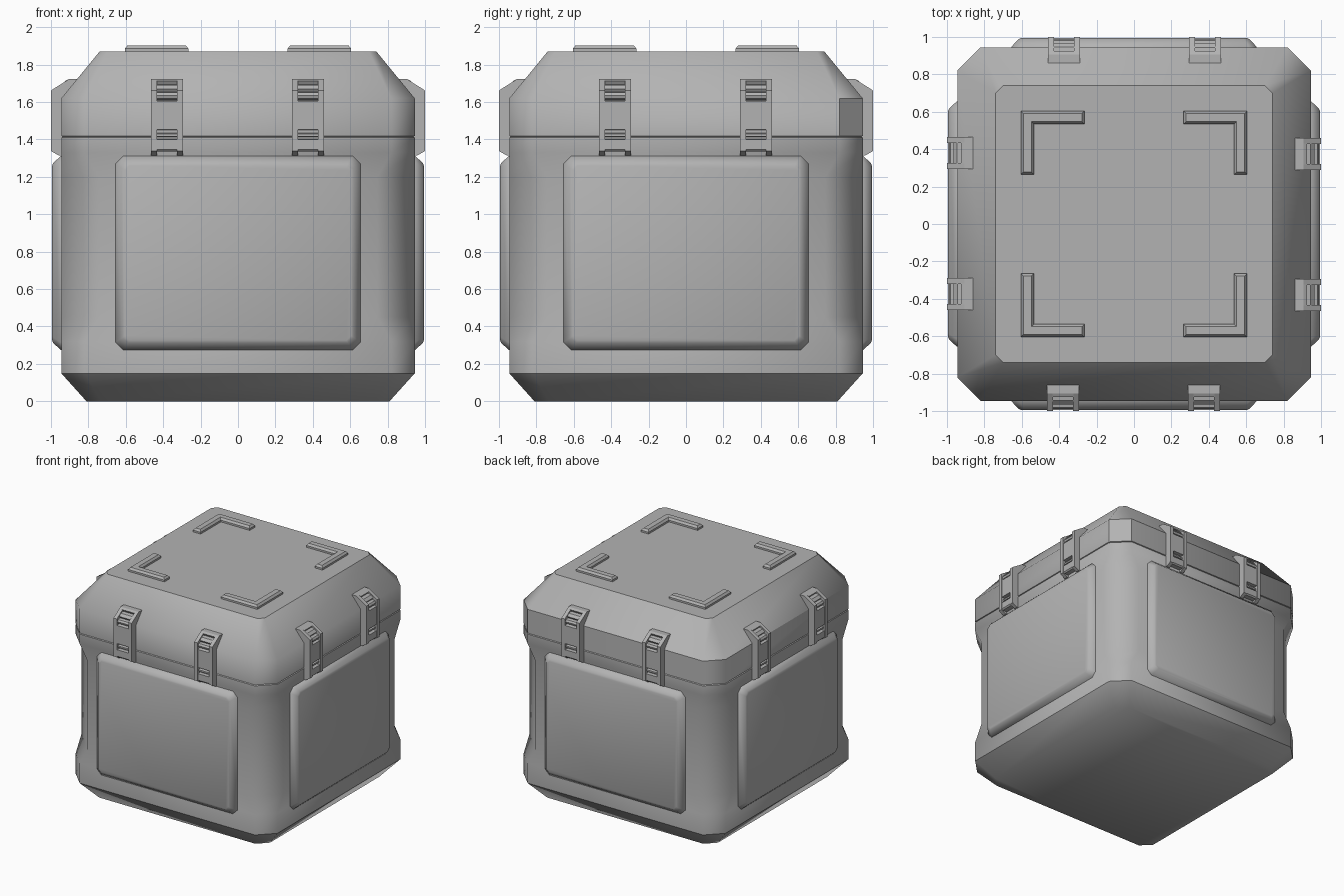
import bpy, bmesh
from math import pi
from mathutils import Matrix, Vector

if "Cube" in bpy.data.objects:
    bpy.data.objects.remove(bpy.data.objects["Cube"])

# Dark grey plastic for every part
grey = bpy.data.materials.new("dark_grey")
grey.diffuse_color = (0.45, 0.45, 0.45, 1)
grey.use_nodes = True
grey.node_tree.nodes["Principled BSDF"].inputs["Base Color"].default_value = grey.diffuse_color


def octagon(hx, hy, c, z):
    """Rectangle with cut corners, counter-clockwise from the right side."""
    return [Vector((x, y, z)) for x, y in (
        (hx, -hy + c), (hx, hy - c), (hx - c, hy), (-hx + c, hy),
        (-hx, hy - c), (-hx, -hy + c), (-hx + c, -hy), (hx - c, -hy))]


def loft(name, rings, sharp=(), smooth=True, extra_sharp=None):
    """Skin a stack of equal point rings, cap both ends, sharpen chosen rings."""
    bm = bmesh.new()
    layers = [[bm.verts.new(p) for p in ring] for ring in rings]
    n = len(rings[0])
    for a, b in zip(layers, layers[1:]):
        for i in range(n):
            j = (i + 1) % n
            bm.faces.new((a[i], a[j], b[j], b[i]))
    bm.faces.new(layers[0][::-1])
    bm.faces.new(layers[-1])
    bmesh.ops.recalc_face_normals(bm, faces=bm.faces[:])
    for f in bm.faces:
        f.smooth = smooth
    for k in sharp:
        for i in range(n):
            bm.edges.get((layers[k][i], layers[k][(i + 1) % n])).smooth = False
    if extra_sharp:
        for e in bm.edges:
            if extra_sharp(e):
                e.smooth = False
    me = bpy.data.meshes.new(name)
    bm.to_mesh(me)
    bm.free()
    me.materials.append(grey)
    ob = bpy.data.objects.new(name, me)
    bpy.context.collection.objects.link(ob)
    return ob


def prism(name, profile, x0, x1):
    """Extrude a (y, z) profile along x."""
    return loft(name, [[Vector((x, y, z)) for y, z in profile] for x in (x0, x1)],
                smooth=False)


def around(ob):
    """Repeat a front-side part on the other three sides."""
    base = ob.matrix_basis.copy()
    for k in (1, 2, 3):
        o = ob.copy()
        bpy.context.collection.objects.link(o)
        o.matrix_basis = Matrix.Rotation(k * pi / 2, 4, 'Z') @ base


# Body: bevelled foot, corners pinched in between z 0.44 and 1.2
H = 0.945
body = [(0.81, 0.08, 0), (H, 0.125, 0.15), (H, 0.125, 0.32), (H, 0.2, 0.45),
        (H, 0.2, 1.2), (H, 0.125, 1.33), (H, 0.125, 1.41), (0.935, 0.122, 1.416)]
loft("crate_body", [octagon(h, h, c, z) for h, c, z in body], sharp=(1, 6, 7))


# Lid: short wall then a sloped shoulder; wall is hard-edged on the back and left
def back_left_wall(e):
    p, q = e.verts[0].co, e.verts[1].co
    m = (p + q) / 2
    on_side = m.y > 0.81 or m.x < -0.94
    upright = abs(p.z - q.z) > 0.1
    return 1.45 < m.z < 1.63 and on_side and (not upright or m.x > 0)


lid = [(0.935, 0.122, 1.414), (H, 0.125, 1.419), (H, 0.125, 1.62), (0.74, 0.04, 1.87)]
loft("crate_lid", [octagon(h, h, c, z) for h, c, z in lid], sharp=(0, 1, 3),
     extra_sharp=back_left_wall)

# Raised side panels, softly rounded at the rim
panel = loft("side_panel", [octagon(0.655, 0.518, 0.04, 0.93),
                            octagon(0.655, 0.518, 0.04, 0.948),
                            octagon(0.618, 0.481, 0.03, 0.988),
                            octagon(0.605, 0.467, 0.025, 0.994)], sharp=(0,))
panel.matrix_basis = Matrix.Translation((0, 0, 0.793)) @ Matrix.Rotation(pi / 2, 4, 'X')
around(panel)

# Latches: two side rails with a notched strap and roller between them
rail = [(-0.93, 1.315), (-0.96, 1.315), (-1.0, 1.338), (-1.0, 1.662),
        (-0.905, 1.722), (-0.855, 1.722), (-0.93, 1.62)]
strap = [(-0.93, 1.335), (-0.985, 1.335), (-0.995, 1.345), (-0.995, 1.40),
         (-0.965, 1.402), (-0.965, 1.412), (-0.985, 1.417), (-0.985, 1.43),
         (-0.965, 1.435), (-0.965, 1.45), (-0.995, 1.452),
         (-0.995, 1.605), (-0.965, 1.612), (-0.985, 1.62), (-0.99, 1.635),
         (-0.98, 1.65), (-0.955, 1.655), (-0.965, 1.67), (-0.945, 1.69),
         (-0.915, 1.695), (-0.925, 1.712), (-0.905, 1.722),
         (-0.855, 1.722), (-0.93, 1.62)]
for cx in (-0.38, 0.375):
    for s in (-1, 1):
        a, b = sorted((cx + s * 0.054, cx + s * 0.085))
        around(prism("latch_rail", rail, a, b))
    around(prism("latch_strap", strap, cx - 0.056, cx + 0.056))


# Corner brackets on the lid
def ell(d, z):
    o, w, a = 0.605 - d, 0.535 + d, 0.265 + d
    return [Vector((x, y, z)) for x, y in
            ((-o, -o), (-a, -o), (-a, -w), (-w, -w), (-w, -a), (-o, -a))]


around(loft("lid_bracket", [ell(0, 1.865), ell(0, 1.885), ell(0.013, 1.902)],
            smooth=False))
